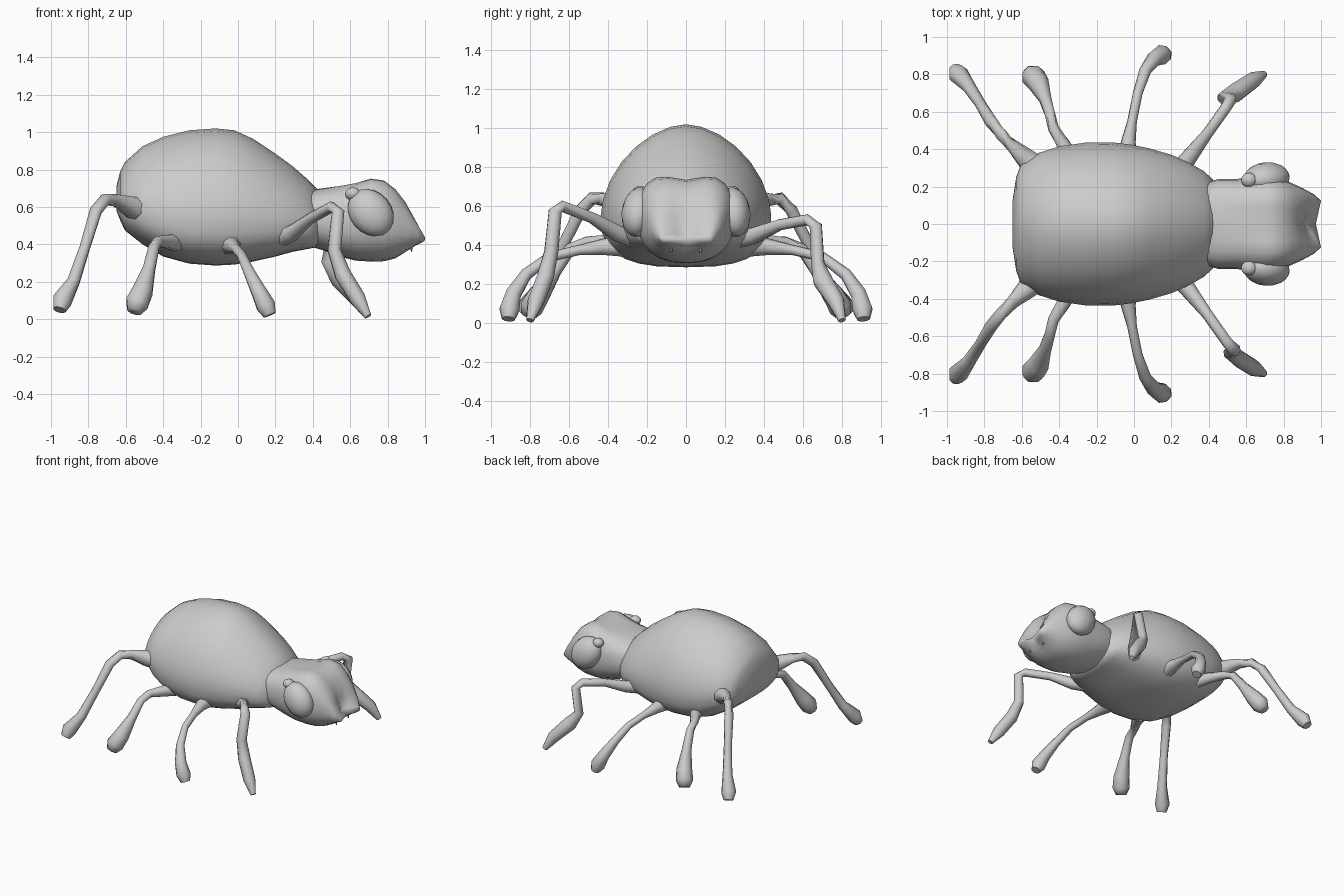
import bpy, bmesh, math
from mathutils import Vector, Matrix


def spow(v, p):
    return math.copysign(abs(v) ** p, v)


def skin(name, rings, angle=60):
    """Skin a list of equal-sized point rings, with closed ends."""
    bm = bmesh.new()
    vr = [[bm.verts.new(p) for p in r] for r in rings]
    n = len(vr[0])
    for a, b in zip(vr, vr[1:]):
        for i in range(n):
            j = (i + 1) % n
            bm.faces.new((a[i], a[j], b[j], b[i]))
    for r in (vr[0], vr[-1]):
        c = bm.verts.new(sum((v.co for v in r), Vector()) / n)
        for i in range(n):
            bm.faces.new((r[i], r[(i + 1) % n], c))
    bmesh.ops.recalc_face_normals(bm, faces=bm.faces)
    return finish(name, bm, angle)


def finish(name, bm, angle=60):
    me = bpy.data.meshes.new(name)
    bm.to_mesh(me)
    bm.free()
    ob = bpy.data.objects.new(name, me)
    bpy.context.collection.objects.link(ob)
    bpy.ops.object.select_all(action='DESELECT')
    ob.select_set(True)
    bpy.context.view_layer.objects.active = ob
    bpy.ops.object.shade_smooth_by_angle(angle=math.radians(angle))
    return ob


def section(x, top, bot, w, mid, pt, pb, n, dip=0, fork=0):
    """Cross-section across x: widest at fraction mid of its height."""
    zc = bot + mid * (top - bot)
    ring = []
    for i in range(n):
        a = 2 * math.pi * i / n
        c, s = math.cos(a), math.sin(a)
        p = pt if s >= 0 else pb
        y = w * spow(c, p)
        z = zc + (top - zc if s > 0 else zc - bot) * spow(s, p)
        if s > 0:
            z -= dip * max(0, 1 - abs(y) / (0.6 * w))
        ring.append((x + fork * min(1, abs(y) / w), y, z))
    return ring


def leg(name, pts, side, n=8):
    """Tapered tube through (x, y, z, radius) points."""
    co = [Vector((x, y * side, z)) for x, y, z, r in pts]
    rings = []
    for i, p in enumerate(co):
        t = (co[min(i + 1, len(co) - 1)] - co[max(i - 1, 0)]).normalized()
        u = t.cross(Vector((0.35, -0.2 * side, 0.1)).cross(t)).normalized()
        v = t.cross(u)
        rings.append([p + pts[i][3] * (u * math.cos(k * 2 * math.pi / n) +
                                       v * math.sin(k * 2 * math.pi / n)) for k in range(n)])
    return skin(name, rings, 70)


# Domed body: x, top, bottom, half width
body = [(-0.65, 0.71, 0.58, 0.12), (-0.63, 0.79, 0.53, 0.25), (-0.605, 0.84, 0.475, 0.32),
        (-0.51, 0.925, 0.40, 0.38), (-0.40, 0.975, 0.335, 0.415), (-0.26, 1.01, 0.297, 0.435),
        (-0.12, 1.02, 0.287, 0.437), (-0.02, 1.01, 0.292, 0.425), (0.08, 0.965, 0.308, 0.405),
        (0.20, 0.885, 0.335, 0.37), (0.29, 0.82, 0.36, 0.33), (0.37, 0.75, 0.375, 0.285),
        (0.42, 0.70, 0.385, 0.24), (0.43, 0.68, 0.40, 0.21)]
skin("body", [section(*s, 0.36, 1.13, 0.72, 28) for s in body])

# Head with a furrowed crown and a forked snout: last values are dip and fork
head = [(0.38, 0.69, 0.39, 0.22, 0, 0), (0.45, 0.70, 0.37, 0.24, 0, 0),
        (0.54, 0.72, 0.335, 0.24, 0.01, 0), (0.63, 0.74, 0.313, 0.25, 0.02, 0),
        (0.71, 0.77, 0.308, 0.252, 0.035, 0), (0.78, 0.76, 0.31, 0.242, 0.035, 0),
        (0.84, 0.71, 0.325, 0.218, 0.03, 0.005), (0.88, 0.64, 0.35, 0.19, 0.02, 0.025),
        (0.905, 0.55, 0.375, 0.16, 0.02, 0.055), (0.915, 0.46, 0.40, 0.125, 0.01, 0.085)]
skin("head", [section(x, t, b, w, 0.5, 0.72, 0.85, 24, d, f) for x, t, b, w, d, f in head])

# Legs: x, y, z, radius from root to foot
rear = [(-0.46, 0.24, 0.57, 0.085), (-0.57, 0.345, 0.60, 0.06), (-0.65, 0.42, 0.635, 0.036),
        (-0.71, 0.48, 0.64, 0.033), (-0.76, 0.54, 0.58, 0.034), (-0.82, 0.64, 0.38, 0.03),
        (-0.88, 0.73, 0.20, 0.036), (-0.94, 0.80, 0.10, 0.055), (-0.955, 0.825, 0.05, 0.036)]
third = [(-0.33, 0.33, 0.41, 0.05), (-0.38, 0.43, 0.415, 0.038), (-0.43, 0.51, 0.415, 0.03),
         (-0.45, 0.59, 0.385, 0.03), (-0.475, 0.67, 0.27, 0.035), (-0.51, 0.75, 0.15, 0.058),
         (-0.54, 0.79, 0.085, 0.065), (-0.555, 0.81, 0.04, 0.04)]
second = [(-0.04, 0.33, 0.40, 0.06), (-0.03, 0.44, 0.39, 0.04), (-0.01, 0.55, 0.375, 0.026),
          (0.02, 0.70, 0.34, 0.026), (0.06, 0.82, 0.25, 0.032), (0.11, 0.885, 0.15, 0.043),
          (0.15, 0.905, 0.07, 0.054), (0.17, 0.91, 0.022, 0.035)]
front_high = [(0.20, 0.24, 0.43, 0.055), (0.29, 0.35, 0.46, 0.045), (0.39, 0.48, 0.54, 0.03),
              (0.50, 0.635, 0.60, 0.03), (0.535, 0.67, 0.575, 0.036), (0.515, 0.69, 0.37, 0.038),
              (0.56, 0.72, 0.24, 0.046), (0.64, 0.77, 0.11, 0.045), (0.695, 0.80, 0.015, 0.02)]
front_low = [(0.20, 0.24, 0.43, 0.055), (0.29, 0.35, 0.45, 0.045), (0.39, 0.48, 0.505, 0.03),
             (0.49, 0.62, 0.53, 0.03), (0.515, 0.665, 0.50, 0.034), (0.48, 0.675, 0.31, 0.036),
             (0.54, 0.70, 0.22, 0.052), (0.64, 0.77, 0.11, 0.045), (0.695, 0.80, 0.015, 0.02)]
for side, label, front in ((-1, "right", front_high), (1, "left", front_low)):
    for part, pts in (("rear", rear), ("third", third), ("second", second), ("front", front)):
        leg(f"{part}_leg_{label}", pts, side)

    # Bulging oval eye and the small knob above it
    for part, c, size, tilt in (("eye", (0.71, 0.245, 0.57), (0.112, 0.085, 0.138), -40),
                                ("eye_knob", (0.615, 0.235, 0.67), (0.042, 0.04, 0.035), 0)):
        bm = bmesh.new()
        # lean the eye's top inward to follow the curve of the head
        m = (Matrix.Translation((c[0], c[1] * side, c[2])) @
             Matrix.Rotation(math.radians(8 * side), 4, 'X') @
             Matrix.Rotation(math.radians(tilt), 4, 'Y') @ Matrix.Diagonal((*size, 1)))
        bmesh.ops.create_uvsphere(bm, u_segments=16, v_segments=10, radius=1, matrix=m)
        finish(f"{part}_{label}", bm)
    # Small fang under the snout
    bm = bmesh.new()
    bmesh.ops.create_cone(bm, cap_ends=True, segments=6, radius1=0.03, radius2=0.003, depth=0.1,
                          matrix=Matrix.Translation((0.92, 0.075 * side, 0.41)) @
                          Matrix.Rotation(math.radians(170), 4, 'Y'))
    finish(f"fang_{label}", bm)
